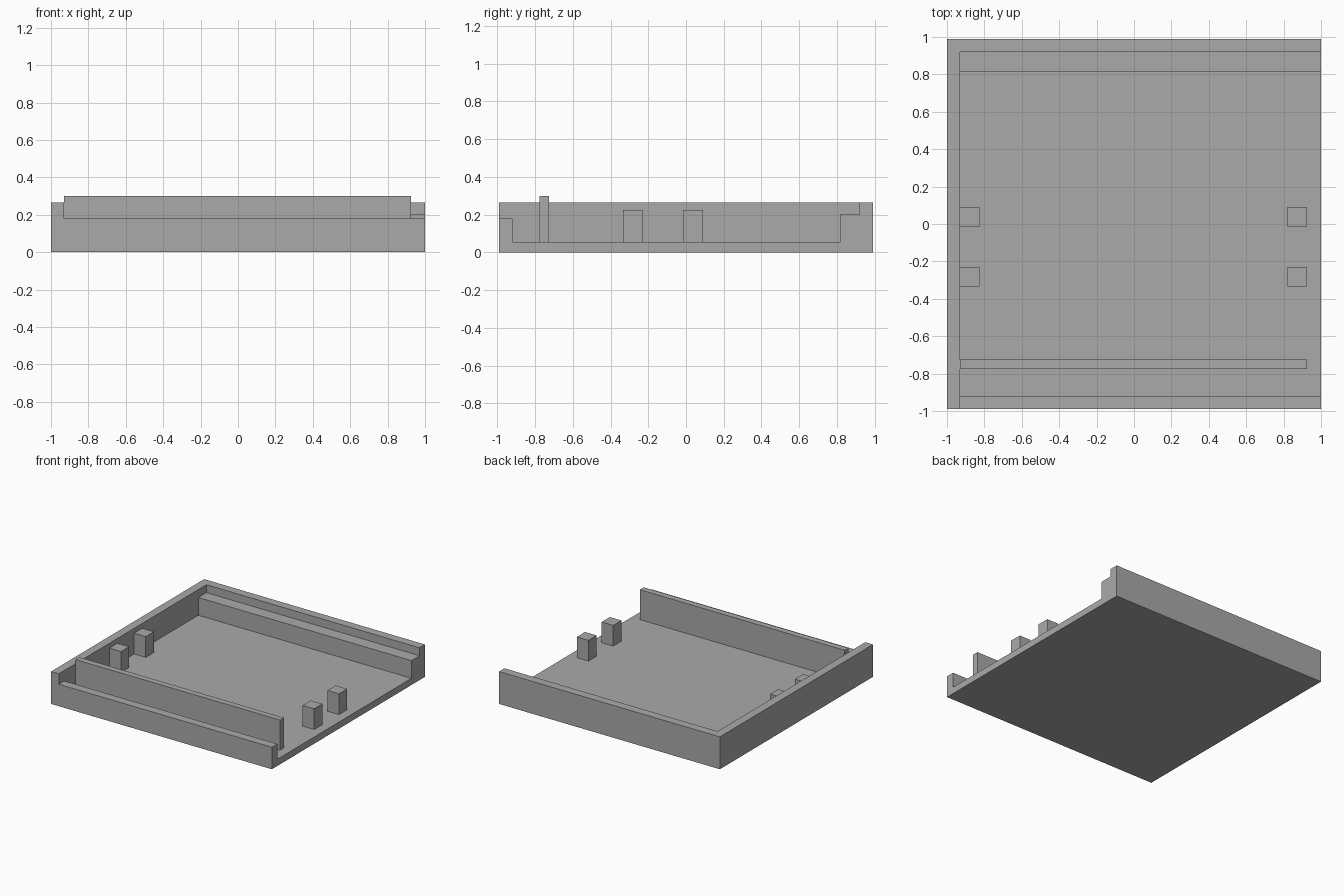
import bpy
import bmesh
from mathutils import Vector

if "Cube" in bpy.data.objects:
    bpy.data.objects.remove(bpy.data.objects["Cube"], do_unlink=True)

grey = bpy.data.materials.new("plain grey")
grey.use_nodes = True
colour = (0.4, 0.4, 0.4, 1)
grey.diffuse_color = colour
grey.node_tree.nodes["Principled BSDF"].inputs["Base Color"].default_value = colour


def extrude_profile(name, profile, x0, x1):
    """Extrude a closed (y, z) outline along x."""
    bm = bmesh.new()
    face = bm.faces.new([bm.verts.new((x0, y, z)) for y, z in profile])
    result = bmesh.ops.extrude_face_region(bm, geom=[face])
    moved = [v for v in result["geom"] if isinstance(v, bmesh.types.BMVert)]
    bmesh.ops.translate(bm, vec=Vector((x1 - x0, 0, 0)), verts=moved)
    bmesh.ops.recalc_face_normals(bm, faces=bm.faces)
    mesh = bpy.data.meshes.new(name)
    bm.to_mesh(mesh)
    bm.free()
    mesh.materials.append(grey)
    obj = bpy.data.objects.new(name, mesh)
    bpy.context.collection.objects.link(obj)
    return obj


def box(name, x0, x1, y0, y1, z0, z1):
    return extrude_profile(name, [(y0, z0), (y1, z0), (y1, z1), (y0, z1)], x0, x1)


DEPTH = 0.99
FLOOR = 0.055
WALL_TOP = 0.265
INNER_X = 0.93

# Tray section: low front lip, floor, back ledge and back wall
tray = extrude_profile("tray", [
    (-DEPTH, 0), (DEPTH, 0), (DEPTH, WALL_TOP), (0.92, WALL_TOP),
    (0.92, 0.2), (0.815, 0.2), (0.815, FLOOR),
    (-0.92, FLOOR), (-0.92, 0.18), (-DEPTH, 0.18)], -1, 1)

# Full-depth wall on the closed side, merged into the tray
wall = box("side_wall", -1, -INNER_X, -DEPTH, DEPTH, 0, WALL_TOP)
union = tray.modifiers.new("join wall", "BOOLEAN")
union.operation = "UNION"
union.solver = "EXACT"
union.object = wall
bpy.context.view_layer.objects.active = tray
bpy.ops.object.modifier_apply(modifier=union.name)
bpy.data.objects.remove(wall, do_unlink=True)

# Thin upright partition behind the front lip
box("partition", -INNER_X, 0.925, -0.775, -0.725, FLOOR, 0.3)

# Two pairs of square pegs
for side, x in (("right", -INNER_X), ("left", 0.82)):
    for place, y in (("front", -0.335), ("rear", -0.015)):
        box(f"{place}_{side}_peg", x, x + 0.105, y, y + 0.105, FLOOR, 0.225)
